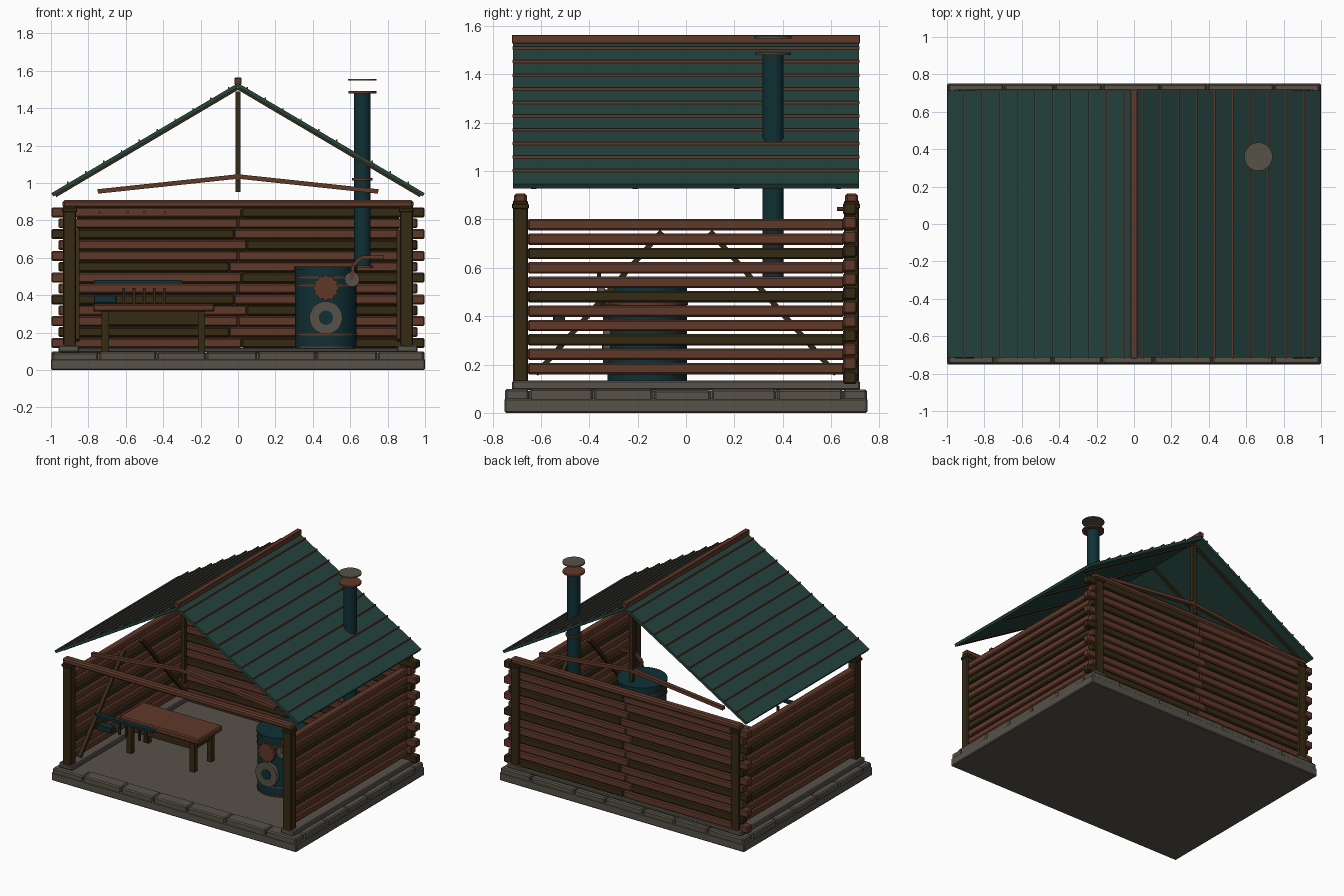
import bpy, bmesh, math, random
from mathutils import Vector, Matrix

random.seed(4)
cube = bpy.data.objects.get("Cube")
if cube:
    bpy.data.objects.remove(cube, do_unlink=True)


def material(name, rgb):
    m = bpy.data.materials.new(name)
    m.use_nodes = True
    m.diffuse_color = (*rgb, 1)
    m.node_tree.nodes["Principled BSDF"].inputs["Base Color"].default_value = (*rgb, 1)
    return m


BROWN = material("warm brown wood", (.115, .040, .022))
DARK = material("dark wood", (.036, .023, .007))
STONE = material("grey stone", (.095, .085, .066))
GREEN = material("green roofing", (.018, .056, .046))
TEAL = material("dark teal iron", (.005, .030, .036))


def finish(name, bm, mat, smooth=False):
    mesh = bpy.data.meshes.new(name)
    bm.to_mesh(mesh)
    bm.free()
    mesh.materials.append(mat)
    ob = bpy.data.objects.new(name, mesh)
    bpy.context.collection.objects.link(ob)
    if smooth:
        bpy.ops.object.select_all(action='DESELECT')
        ob.select_set(True)
        bpy.context.view_layer.objects.active = ob
        bpy.ops.object.shade_smooth_by_angle()
    return ob


def block(name, mat, center, size, bevel=0.0, matrix=None):
    bm = bmesh.new()
    bmesh.ops.create_cube(bm, size=1)
    bmesh.ops.scale(bm, vec=size, verts=bm.verts)
    if bevel:
        bmesh.ops.bevel(bm, geom=bm.edges[:], offset=bevel, segments=1, affect='EDGES')
    bm.transform(Matrix.Translation(center) @ (matrix or Matrix()))
    return finish(name, bm, mat)


def span(name, mat, x, y, z, bevel=0.0):
    """Box given by its low and high limits on each axis."""
    lims = (x, y, z)
    return block(name, mat, [(a + b) / 2 for a, b in lims], [b - a for a, b in lims], bevel)


def beam(name, mat, a, b, width, depth):
    """Square timber between two points."""
    a, b = Vector(a), Vector(b)
    d = b - a
    rot = d.to_track_quat('X', 'Z').to_matrix().to_4x4()
    return block(name, mat, (a + b) / 2, (d.length, width, depth), 0, rot)


def disc(name, mat, center, radius, length, axis='Z', sides=32):
    bm = bmesh.new()
    bmesh.ops.create_cone(bm, cap_ends=True, segments=sides, radius1=radius,
                          radius2=radius, depth=length)
    if axis != 'Z':
        turn = Vector((0, 0, 1)).rotation_difference(Vector((0, 1, 0) if axis == 'Y' else (1, 0, 0)))
        bm.transform(turn.to_matrix().to_4x4())
    bm.transform(Matrix.Translation(center))
    return finish(name, bm, mat, True)


# Stone base with loose kerb stones
span("base_slab", STONE, (-1, 1), (-.75, .75), (0, .06), .006)
span("floor", STONE, (-.95, .95), (-.7, .7), (.05, .09))


def kerb(name, length, count, place):
    cuts = [-length / 2 + length * (i + random.uniform(-.15, .15) * (0 < i < count)) / count
            for i in range(count + 1)]
    for a, b in zip(cuts, cuts[1:]):
        top = .1 - random.uniform(0, .008)
        place(name, a + .003, b - .003, top)


for s in (-1, 1):
    lo, hi = sorted((s * .65, s * .748))
    kerb("kerb_stone", 1.99, 7, lambda n, a, b, t: span(n, STONE, (a, b), (lo, hi), (.04, t), .008))
    xl, xh = sorted((s * .9, s * .998))
    kerb("side_kerb_stone", 1.3, 5, lambda n, a, b, t: span(n, STONE, (xl, xh), (a, b), (.04, t), .008))
    xl, xh = sorted((s * .85, s * .96))
    span("side_sill", STONE, (xl, xh), (-.72, .72), (.095, .133), .006)
span("back_sill", STONE, (-.96, .96), (.63, .72), (.095, .118), .006)

# Corner posts with feet and caps
for sx in (-1, 1):
    for sy in (-1, 1):
        c = (sx * .9, sy * .685)
        block("corner_post", DARK, (*c, .49), (.07, .062, .78), .006)
        block("post_foot", BROWN, (*c, .118), (.08, .07, .022), .004)
        block("post_cap", DARK, (*c, .855), (.08, .07, .022), .004)

# Top beams on the front and back
for name, y in (("front_beam", -.685), ("back_beam", .685)):
    span(name, BROWN, (-.937, .937), (y - .027, y + .027), (.866, .908), .01)

# Back wall logs, two pieces per row
for i in range(13):
    z, end = .145 + .0582 * i, .998 - .038 * (i % 2)
    joint = (.02, -.02, 0)[i % 3] * (1 if i % 2 == 0 else 2.3)
    span("back_log_right", DARK if i % 3 == 1 else BROWN, (-end, joint), (.65, .705),
         (z - .0265, z + .0265), .007)
    span("back_log_left", DARK if i % 3 == 0 else BROWN, (joint, end), (.65, .705),
         (z - .0265, z + .0265), .007)
span("back_wall_filler", DARK, (-.86, .86), (.668, .685), (.12, .86))

# Side wall logs with gaps, and inside braces
for s in (-1, 1):
    for i in range(11):
        block("side_log", DARK if i % 3 == 2 else BROWN, (s * .9, 0, .183 + .0595 * i),
              (.055, 1.31, .047), .007)
    for t in (-1, 1):
        beam("wall_brace", DARK, (s * .86, t * .62, .16), (s * .86, t * .1, .75), .025, .022)

# Pitched roof with battens and rafters
ROOF_Y = .715
SLOPE = .59


def roof_z(x):
    return 1.535 - SLOPE * x


for s in (-1, 1):
    beam("roof_panel", GREEN, (0, 0, roof_z(0) - .012), (s * .993, 0, roof_z(.993) - .012),
         ROOF_Y * 2, .02)
    for i in range(10):
        x = .05 + .0955 * i
        block("roof_batten", BROWN, (s * x, 0, roof_z(x) + .003), (.007, ROOF_Y * 2 + .006, .012))
    for y in (-.63, -.21, .21, .63):
        beam("rafter", DARK, (0, y, roof_z(0) - .029), (s * .975, y, roof_z(.975) - .029), .022, .014)
    for y in (-.63, .63):
        beam("tie_timber", BROWN, (0, y, 1.035), (s * .75, y, .955), .028, .024)
for y in (-.63, .63):
    span("king_post", DARK, (-.014, .014), (y - .014, y + .014), (.953, 1.49))
span("ridge_cap", BROWN, (-.018, .018), (-.72, .72), (1.527, 1.563), .003)

# Chimney with collars and rain cap
CHIM = (.665, .36)
disc("chimney_pipe", TEAL, (*CHIM, 1.015), .044, .93)
for z, r in ((.552, .058), (1.02, .055), (1.485, .075)):
    disc("chimney_collar", BROWN, (*CHIM, z), r, .012)
disc("rain_cap", STONE, (*CHIM, 1.553), .076, .009)

# Barrel stove
SX, SY = .47, -.16
disc("stove_barrel", TEAL, (SX, SY, .33), .164, .43)
disc("stove_lid", TEAL, (SX, SY, .546), .17, .016)
for z in (.122, .19, .452, .494):
    disc("stove_hoop", BROWN, (SX, SY, z), .168, .01)
disc("stove_hatch", BROWN, (SX, SY - .168, .44), .062, .03, 'Y')
for k in range(12):
    a = math.tau * k / 12
    disc("hatch_rivet", BROWN, (SX + .06 * math.cos(a), SY - .168, .44 + .06 * math.sin(a)),
         .01, .03, 'Y', 8)
disc("stove_dial", STONE, (SX, SY - .168, .28), .088, .03, 'Y')
disc("dial_center", TEAL, (SX, SY - .184, .28), .038, .008, 'Y')

# Crank arm beside the stove
disc("crank_wheel", STONE, (.61, -.35, .485), .04, .03, 'Y', 16)
path = [(.61, -.36, .485), (.615, -.36, .56), (.66, -.36, .603), (.78, -.36, .603)]
for a, b in zip(path, path[1:]):
    beam("crank_arm", BROWN, a, b, .018, .018)

# Work bench
span("bench_top", BROWN, (-.775, -.125), (-.28, 0), (.312, .354), .008)
span("bench_apron", DARK, (-.7, -.19), (-.24, -.04), (.245, .312))
for x in (-.71, -.195):
    for y in (-.24, -.04):
        block("bench_leg", DARK, (x, y, .2), (.038, .038, .225))

# Tool rack in front of the bench
beam("rack_bar", TEAL, (-.77, -.55, .472), (-.3, -.55, .472), .03, .018)
span("tool_block", TEAL, (-.77, -.65), (-.55, -.5), (.358, .4), .004)
for i in range(5):
    block("rack_peg", DARK, (-.61 + .054 * i, -.51, .395), (.014, .014, .09))
for x in (-.74, -.59, -.5, -.39):
    disc("wall_peg", BROWN, (x, .64, .843), .008, .03, 'Y', 8)
